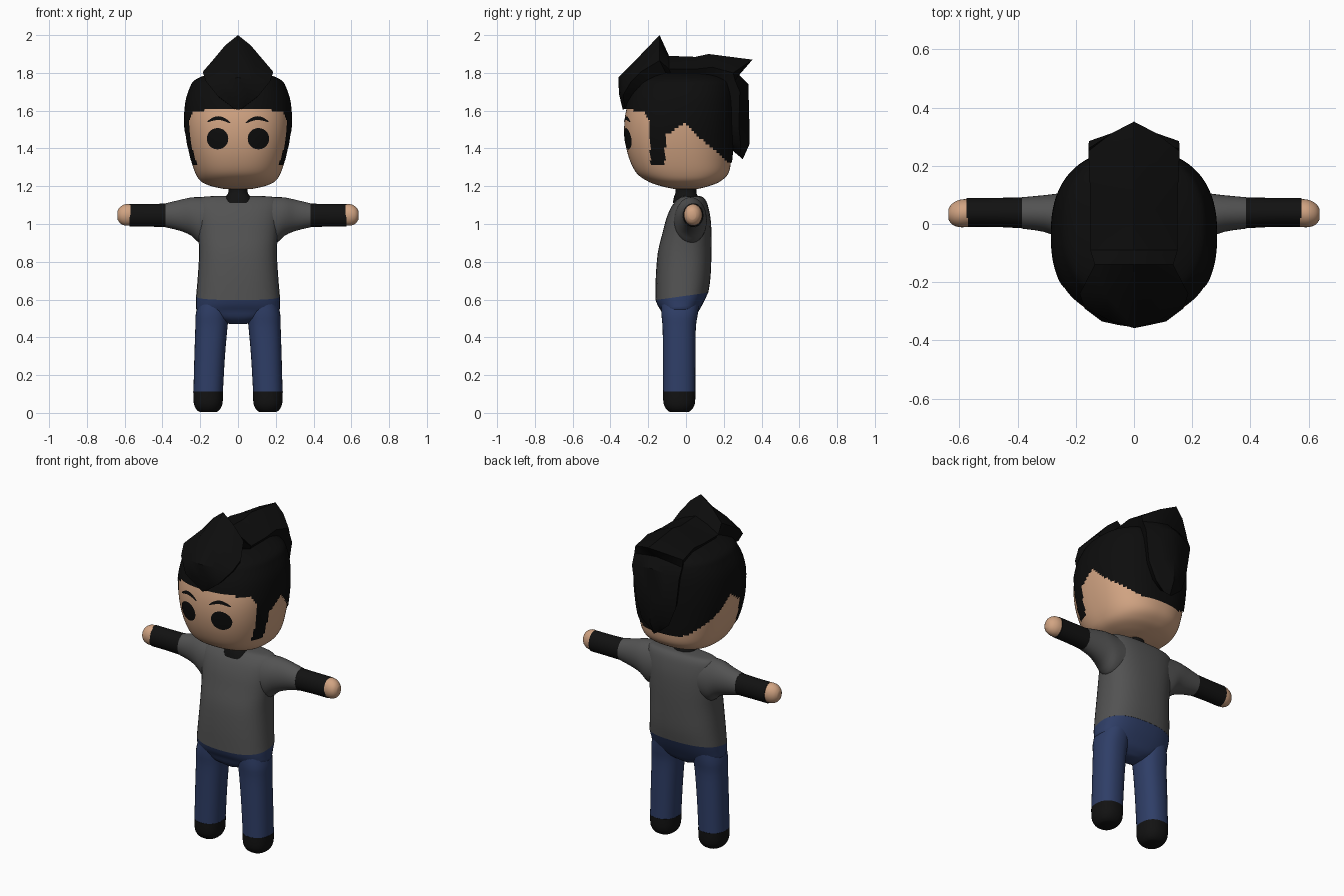
import bpy, bmesh, math
from mathutils import Vector
from mathutils.bvhtree import BVHTree

if "Cube" in bpy.data.objects:
    bpy.data.objects.remove(bpy.data.objects["Cube"])


def material(name, rgb):
    m = bpy.data.materials.new(name)
    m.diffuse_color = (*rgb, 1)
    m.use_nodes = True
    m.node_tree.nodes["Principled BSDF"].inputs["Base Color"].default_value = m.diffuse_color
    return m


SKIN = material("skin", (0.64, 0.37, 0.225))
HAIR = material("hair_black", (0.004, 0.004, 0.004))
CLOTH = material("cloth_black", (0.006, 0.006, 0.006))
GREY = material("shirt_grey", (0.085, 0.085, 0.085))
DENIM = material("denim_blue", (0.028, 0.048, 0.135))


def finish(name, bm, mat, smooth=True, angle=60):
    me = bpy.data.meshes.new(name)
    bm.to_mesh(me)
    bm.free()
    me.materials.append(mat)
    ob = bpy.data.objects.new(name, me)
    bpy.context.collection.objects.link(ob)
    if smooth:
        bpy.ops.object.select_all(action='DESELECT')
        ob.select_set(True)
        bpy.context.view_layer.objects.active = ob
        bpy.ops.object.shade_smooth_by_angle(angle=math.radians(angle))
    return ob


def spline(rows, sub):
    """Catmull-Rom interpolation of ring rows."""
    out = []
    for i in range(len(rows) - 1):
        p0, p1 = rows[max(i - 1, 0)], rows[i]
        p2, p3 = rows[i + 1], rows[min(i + 2, len(rows) - 1)]
        for k in range(sub):
            t = k / sub
            out.append([0.5 * (2 * b + (c - a) * t + (2 * a - 5 * b + 4 * c - d) * t * t
                               + (3 * b - a - 3 * c + d) * t ** 3)
                        for a, b, c, d in zip(p0, p1, p2, p3)])
    return out + [list(rows[-1])]


def spow(v, n):
    return math.copysign(abs(v) ** (2 / n), v)


def loft(rows, segs=32, sub=3, n=2.3, axis='z', side=1, tilt=0.0):
    """Rings (t, centre a, half a, centre b, half b) along z or x, capped at both ends."""
    bm = bmesh.new()
    rings = []
    for t, ca, ha, cb, hb in spline(rows, sub):
        ring = []
        for k in range(segs):
            u = 2 * math.pi * k / segs
            a, b = ca + ha * spow(math.cos(u), n), cb + hb * spow(math.sin(u), n)
            if axis == 'x':
                co = (side * t, a, b)
            else:
                co = (a * side, b, t + tilt * b * max(0, 1 - abs(t - 0.62) / 0.08))
            ring.append(bm.verts.new(co))
        rings.append(ring)
    for r, s in zip(rings, rings[1:]):
        for k in range(segs):
            j = (k + 1) % segs
            bm.faces.new((r[k], r[j], s[j], s[k]))
    bm.faces.new(rings[0])
    bm.faces.new(rings[-1])
    bmesh.ops.recalc_face_normals(bm, faces=bm.faces)
    return bm


# Shirt and hips meet on a waistline that rises towards the back
finish("shirt", loft([
    (.62, 0, .222, -.022, .140), (.72, 0, .213, -.015, .145), (.85, 0, .206, -.007, .142),
    (.95, 0, .212, .005, .130), (1.03, 0, .220, .013, .117), (1.09, 0, .224, .020, .098),
    (1.125, 0, .215, .027, .078), (1.143, 0, .190, .030, .058), (1.148, 0, .12, .030, .04)],
    n=2.5, tilt=.14), GREY)
finish("hips", loft([
    (.47, 0, .04, -.035, .04), (.50, 0, .14, -.035, .078), (.54, 0, .215, -.032, .100),
    (.58, 0, .222, -.028, .122), (.62, 0, .222, -.022, .139)], n=2.5, tilt=.14), DENIM)
finish("neck", loft([(1.11, 0, .085, .005, .075), (1.145, 0, .065, .0, .063),
                     (1.17, 0, .05, .0, .055), (1.22, 0, .05, .0, .055)]), CLOTH)

# Limbs on both sides
for s, tag in ((-1, "left"), (1, "right")):
    finish("trouser_leg_" + tag, loft([
        (.11, .158, .078, -.036, .085), (.30, .150, .081, -.036, .086),
        (.45, .141, .085, -.036, .088), (.52, .136, .088, -.034, .096),
        (.58, .125, .085, -.030, .100)], side=s), DENIM)
    finish("shoe_" + tag, loft([
        (.005, .158, .045, -.036, .050), (.018, .158, .062, -.036, .067),
        (.05, .158, .076, -.036, .083), (.112, .158, .079, -.036, .086)], side=s), CLOTH)
    finish("short_sleeve_" + tag, loft([
        (.14, .022, .088, 1.02, .12), (.20, .024, .086, 1.02, .122),
        (.25, .028, .078, 1.040, .100), (.31, .036, .063, 1.046, .081),
        (.385, .038, .054, 1.046, .063)], axis='x', side=s, n=2), GREY)
    finish("long_sleeve_" + tag, loft([
        (.38, .038, .053, 1.046, .062), (.48, .040, .050, 1.046, .060),
        (.575, .040, .050, 1.046, .060)], axis='x', side=s, n=2), CLOTH)
    finish("hand_" + tag, loft([
        (.57, .038, .048, 1.048, .057), (.60, .036, .047, 1.048, .056),
        (.625, .034, .036, 1.047, .042), (.638, .034, .018, 1.047, .022)],
        axis='x', side=s, n=2), SKIN)

# Head: rows are (height, half width, front y, back y)
HEAD = [(1.185, .07, -.06, .06), (1.20, .14, -.13, .12), (1.225, .195, -.20, .18),
        (1.27, .226, -.262, .225), (1.35, .252, -.302, .240), (1.45, .272, -.324, .246),
        (1.55, .280, -.325, .250), (1.65, .272, -.305, .250), (1.72, .25, -.275, .243),
        (1.76, .225, -.245, .225), (1.79, .16, -.18, .17), (1.81, .07, -.08, .08)]


def head_shell(grow):
    return loft([(z, 0, w + grow, (f + b) / 2, (b - f) / 2 + grow) for z, w, f, b in HEAD],
                segs=144, sub=7, n=2.4)


bm = head_shell(0)
tree = BVHTree.FromBMesh(bm)
finish("head", bm, SKIN)

# Hair cap: keep the faces above a hairline with sideburns and a notch at the ear
HAIRLINE = [(-.5, 1.61), (-.225, 1.60), (-.195, 1.55), (-.188, 1.31), (-.112, 1.31),
            (-.108, 1.47), (-.01, 1.53), (.22, 1.33), (.6, 1.33)]


def hairline(y):
    for (y0, z0), (y1, z1) in zip(HAIRLINE, HAIRLINE[1:]):
        if y <= y1:
            return z0 + (z1 - z0) * (y - y0) / (y1 - y0)
    return z1


bm = head_shell(.006)
skin_faces = []
for f in bm.faces:
    c = f.calc_center_median()
    if c.z < hairline(c.y):
        skin_faces.append(f)
bmesh.ops.delete(bm, geom=skin_faces, context='FACES')
finish("hair_cap", bm, HAIR)

# Crest of hair from the forehead to the nape:
# rows are (centre y, centre z, half width, shoulder y, shoulder z)
CREST = [(-.335, 1.605, .02, -.322, 1.61), (-.355, 1.69, .11, -.335, 1.68),
         (-.358, 1.775, .170, -.29, 1.755), (-.25, 1.885, .187, -.24, 1.805),
         (-.14, 2.0, .135, -.14, 1.865), (-.09, 1.89, .15, -.09, 1.82),
         (.05, 1.885, .15, .05, 1.82), (.12, 1.90, .152, .14, 1.83),
         (.352, 1.87, .157, .25, 1.80), (.28, 1.79, .157, .26, 1.76),
         (.33, 1.74, .155, .285, 1.70), (.335, 1.55, .13, .28, 1.52),
         (.335, 1.42, .09, .29, 1.41), (.30, 1.342, .03, .285, 1.36)]
bm = bmesh.new()
hub = Vector((0, 0, 1.58))
sections = []
for yc, zc, w, ys, zs in CREST:
    top, edge = Vector((0, yc, zc)), Vector((w, ys, zs))
    mid = top.lerp(edge, .4)
    mid.x = w * .5
    base = edge.lerp(hub, .25)
    half = [base, edge, mid]
    pts = half + [top] + [Vector((-p.x, p.y, p.z)) for p in reversed(half)]
    sections.append([bm.verts.new(p) for p in pts])
for a, b in zip(sections, sections[1:]):
    for k in range(len(a)):
        j = (k + 1) % len(a)
        bm.faces.new((a[k], a[j], b[j], b[k]))
bm.faces.new(sections[0])
bm.faces.new(sections[-1])
bmesh.ops.recalc_face_normals(bm, faces=bm.faces)
finish("hair_crest", bm, HAIR, angle=35)


# Painted face details: thin plates laid on the front of the head
def on_face(x, z):
    hit = tree.ray_cast(Vector((x, -1, z)), Vector((0, 1, 0)))
    return hit[0] + hit[1] * .004 * (1 if hit[1].y < 0 else -1)


def plate(name, grid, closed):
    bm = bmesh.new()
    rows = [[bm.verts.new(on_face(x, z)) for x, z in row] for row in grid]
    for a, b in zip(rows, rows[1:]):
        for k in range(len(a) if closed else len(a) - 1):
            j = (k + 1) % len(a)
            bm.faces.new((a[k], a[j], b[j], b[k]))
    if closed:
        bm.faces.new(rows[0])
    bmesh.ops.recalc_face_normals(bm, faces=bm.faces)
    if sum(f.normal.y for f in bm.faces) > 0:
        bmesh.ops.reverse_faces(bm, faces=bm.faces)
    finish(name, bm, HAIR)


for s, tag in ((-1, "left"), (1, "right")):
    plate("eye_" + tag, [[(s * .107 + r * math.cos(k * math.pi / 14),
                           1.452 + r * math.sin(k * math.pi / 14)) for k in range(28)]
                         for r in (.012, .026, .041, .056)], True)
    brow = []
    for k in range(13):
        t = k / 12
        x, z = s * (.04 + .12 * t), 1.535 + .006 * t + .022 * math.sin(math.pi * t)
        h = .002 + .008 * math.sin(math.pi * t) ** .6
        brow.append([(x, z - h), (x, z + h)])
    plate("eyebrow_" + tag, brow, False)
